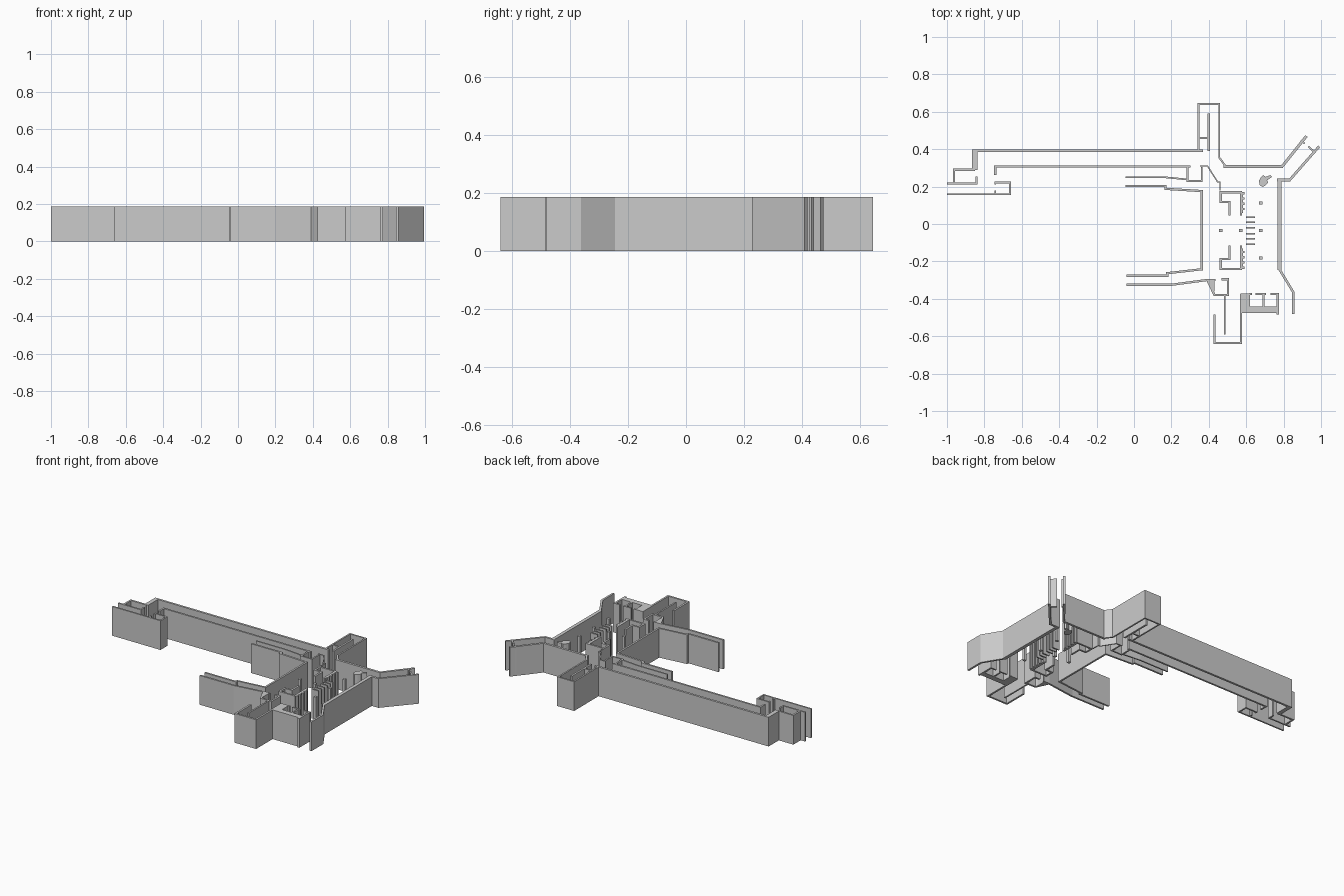
import bpy, bmesh
from mathutils import Vector

if "Cube" in bpy.data.objects:
    bpy.data.objects.remove(bpy.data.objects["Cube"])

H = 0.187   # common wall height
T = 0.014   # usual wall thickness


def prism(name, outline):
    """Extrude a flat outline from the floor to the wall height."""
    bm = bmesh.new()
    face = bm.faces.new([bm.verts.new((x, y, 0)) for x, y in outline])
    top = bmesh.ops.extrude_face_region(bm, geom=[face])["geom"]
    bmesh.ops.translate(bm, vec=(0, 0, H), verts=[v for v in top if isinstance(v, bmesh.types.BMVert)])
    bmesh.ops.recalc_face_normals(bm, faces=bm.faces)
    mesh = bpy.data.meshes.new(name)
    bm.to_mesh(mesh)
    bm.free()
    obj = bpy.data.objects.new(name, mesh)
    bpy.context.collection.objects.link(obj)
    return obj


def wall(name, pts, t=T):
    """Wall of thickness t along a centre line, with mitred corners."""
    p = [Vector(q) for q in pts]
    normals = []
    for a, b in zip(p, p[1:]):
        d = (b - a).normalized()
        normals.append(Vector((-d.y, d.x)))
    left, right = [], []
    for i, q in enumerate(p):
        n0, n1 = normals[max(i - 1, 0)], normals[min(i, len(normals) - 1)]
        m = (n0 + n1) / (1 + n0.dot(n1)) * t / 2
        left.append(q + m)
        right.append(q - m)
    return prism(name, left + right[::-1])


def block(name, x0, x1, y0, y1):
    return prism(name, [(x0, y0), (x1, y0), (x1, y1), (x0, y1)])


# Long north corridor and its tower-like room
wall("north_corridor_outer", [(-.857, .288), (-.857, .392), (.37, .392)])
wall("west_room_north", [(-1, .217), (-.842, .217), (-.842, .255)], .01)
wall("west_room_step", [(-.962, .217), (-.962, .29), (-.85, .29)], .012)
block("west_room_pier", -.865, -.838, .29, .398)
wall("north_corridor_inner", [(-.742, .21), (-.742, .222), (-.662, .222), (-.662, .159), (-1, .159)], .01)
wall("west_room_return", [(-.742, .159), (-.742, .18)], .01)
wall("north_corridor_south", [(-.742, .262), (-.742, .308), (.303, .308)], .012)
wall("north_room", [(.345, .392), (.345, .642), (.456, .642), (.456, .355), (.489, .31)], .01)
wall("north_hall_wall", [(.478, .308), (.792, .308), (.922, .47)], .015)
wall("north_room_divider", [(.4, .59), (.4, .39)], .012)
wall("north_room_shelf", [(.345, .46), (.4, .46)], .01)

# Small room between the corridors
wall("junction_room", [(.287, .308), (.287, .23), (.362, .23), (.362, .305)], .01)
wall("junction_screen", [(.352, .31), (.393, .31), (.447, .225), (.46, .225), (.46, .178)], .007)

# West entrance passages
wall("passage_north", [(-.045, .25), (.163, .25), (.287, .238)], .009)
wall("west_hall_wall_north", [(-.045, .203), (.168, .203), (.168, .188), (.362, .176), (.362, .05)], .012)
wall("west_hall_wall_south", [(-.04, -.277), (.178, -.277), (.178, -.263), (.362, -.242), (.362, .05)], .012)
wall("passage_south", [(-.04, -.325), (.2, -.325), (.395, -.299), (.435, -.299)], .012)

# South rooms
prism("south_corner_wedge", [(.385, -.297), (.43, -.297), (.43, -.36), (.42, -.36)])
wall("south_lobby", [(.395, -.305), (.43, -.379), (.502, -.379), (.502, -.295), (.468, -.295)], .012)
wall("south_room_divider", [(.485, -.379), (.485, -.59)], .01)
wall("south_room", [(.43, -.485), (.43, -.636), (.572, -.636), (.572, -.375)], .012)
block("service_block", .57, .62, -.475, -.372)
block("service_back", .62, .765, -.475, -.44)
for i, (x0, x1) in enumerate([(.615, .63), (.65, .705), (.73, .775)]):
    block(f"service_front_{i}", x0, x1, -.38, -.37)
wall("service_divider", [(.693, -.375), (.693, -.445)], .01)
wall("service_east", [(.768, -.375), (.768, -.485)], .012)

# East side of the hall
wall("east_upper_wall", [(.99, .415), (.832, .235), (.765, .235)])
wall("east_hall_wall", [(.778, .24), (.778, -.245)], .022)
wall("east_lower_wall", [(.778, -.243), (.852, -.365), (.852, -.482)], .013)
wall("northeast_stub_inner", [(.893, .447), (.912, .43)], .01)
wall("northeast_stub_outer", [(.932, .415), (.962, .387)], .01)

# Central booths and ticket barriers, mirrored about the hall axis
AXIS = -.035
for side, s in (("north", 1), ("south", -1)):
    booth = [(.511, .08), (.511, .152), (.464, .152), (.464, .205), (.572, .205), (.572, .08)]
    if s == 1:
        booth[3:3] = []
    wall(f"booth_{side}", [(x, AXIS + s * y) for x, y in booth], .012)
    for i in range(4):
        y = AXIS + s * (.115 + i * .028)
        block(f"counter_{side}_{i}", .576, .592, y - .006, y + .006)
    block(f"counter_rail_{side}", .576, .582, AXIS + s * .145 - .05, AXIS + s * .145 + .05)
    for i in range(3):
        y = AXIS + s * (.016 + i * .028)
        block(f"barrier_{side}_{i}", .6, .648, y - .004, y + .004)

# Free-standing columns
for i, (x, y) in enumerate([(.464, -.035), (.57, -.035), (.677, .112), (.677, -.035), (.677, -.182)]):
    block(f"column_{i}", x - .009, x + .009, y - .009, y + .009)

# Irregular kiosk in the north hall
prism("kiosk", [(.672, .208), (.688, .198), (.702, .205), (.718, .222), (.712, .234), (.738, .252),
                (.73, .262), (.705, .252), (.69, .262), (.678, .248), (.668, .232)])
